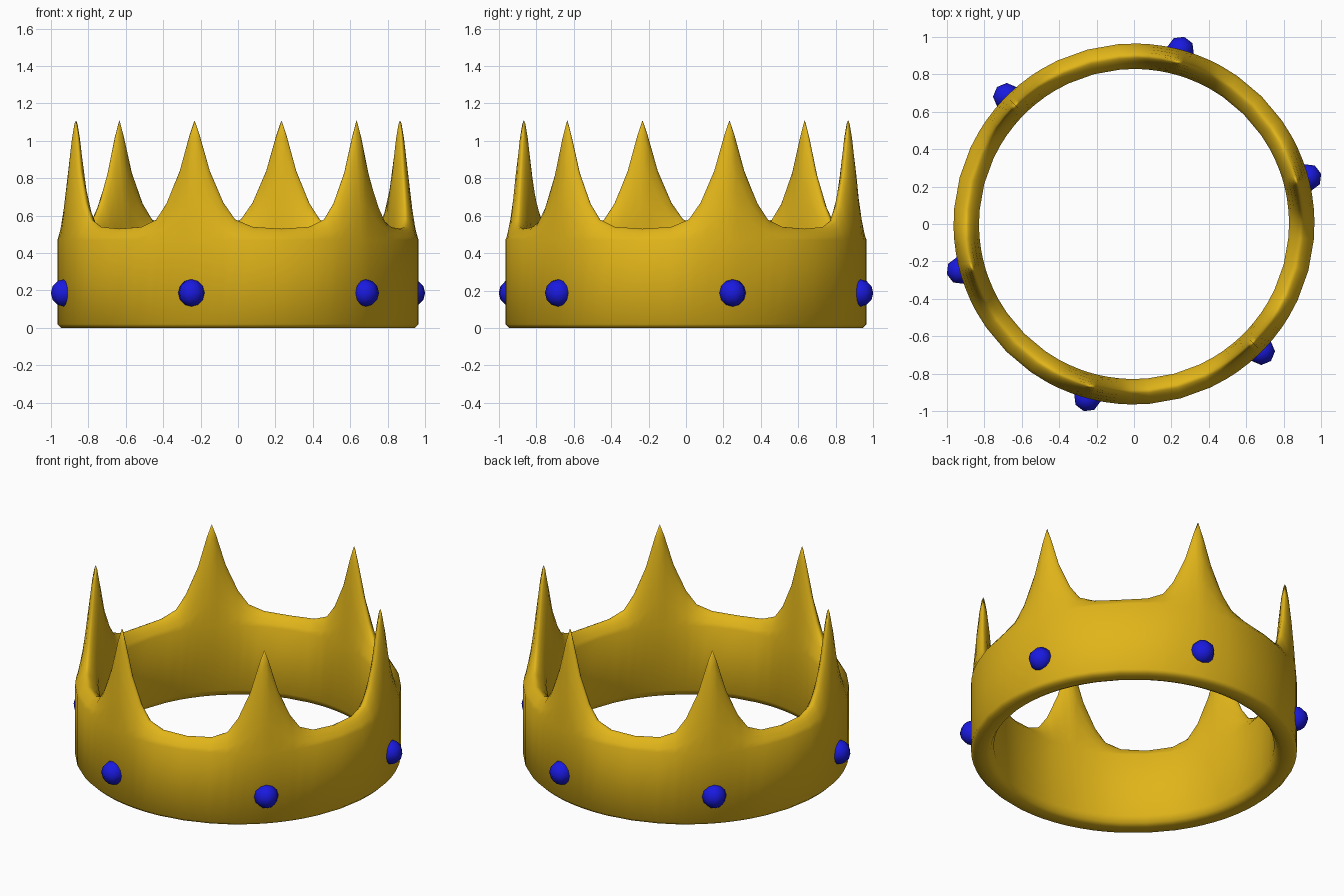
import bpy, bmesh
from math import radians, cos, sin

if "Cube" in bpy.data.objects:
    bpy.data.objects.remove(bpy.data.objects["Cube"])

SPIKES = 6
START = 15  # degrees to the first spike


def material(name, color):
    m = bpy.data.materials.new(name)
    m.diffuse_color = color
    m.use_nodes = True
    m.node_tree.nodes["Principled BSDF"].inputs["Base Color"].default_value = m.diffuse_color
    return m


def finish(name, bm, mat):
    bmesh.ops.recalc_face_normals(bm, faces=bm.faces)
    for f in bm.faces:
        f.smooth = True
    me = bpy.data.meshes.new(name)
    bm.to_mesh(me)
    bm.free()
    me.materials.append(mat)
    ob = bpy.data.objects.new(name, me)
    bpy.context.collection.objects.link(ob)
    return ob


gold = material("gold", (0.75, 0.46, 0.01, 1))
blue = material("blue", (0.01, 0.01, 0.75, 1))

# Half outline of one spike: (degrees from its centre, height)
half = [(0, 1.11), (1.8, 1.03), (5.3, 0.84), (10, 0.67), (14, 0.58), (20, 0.54)]
spike = [(-a, z) for a, z in reversed(half[1:])] + half + [(30, 0.53)]


def section(h):
    """Closed wall cross-section (radius, z) for a wall of height h."""
    mid, thick, base = 0.897, 0.068, 0.47
    outer, inner = [], []
    for t in (0, 0.3, 0.6, 0.85, 0.97):
        w = thick * (1 - t) ** 0.6
        z = base + (h - base) * t
        outer.append((mid + w, z))
        inner.append((mid - w, z))
    bottom = [(0.83, 0.05), (0.85, 0.012), (0.875, 0), (0.945, 0), (0.965, 0.02)]
    return bottom + outer + [(mid, h)] + inner[::-1]


# Crown band with its spikes
bm = bmesh.new()
rings = []
for k in range(SPIKES):
    for off, h in spike:
        a = radians(START + k * 360 / SPIKES + off)
        rings.append([bm.verts.new((r * cos(a), r * sin(a), z)) for r, z in section(h)])
for i, ring in enumerate(rings):
    nxt = rings[(i + 1) % len(rings)]
    for j in range(len(ring)):
        n = (j + 1) % len(ring)
        bm.faces.new((ring[j], nxt[j], nxt[n], ring[n]))
finish("crown_band", bm, gold)

# Round jewels below each spike
for k in range(SPIKES):
    a = radians(START + k * 360 / SPIKES)
    bm = bmesh.new()
    bmesh.ops.create_uvsphere(bm, u_segments=8, v_segments=6, radius=0.073)
    jewel = finish(f"jewel_{k + 1}", bm, blue)
    jewel.location = (0.963 * cos(a), 0.963 * sin(a), 0.187)
    jewel.rotation_euler = (0, 0, a)
